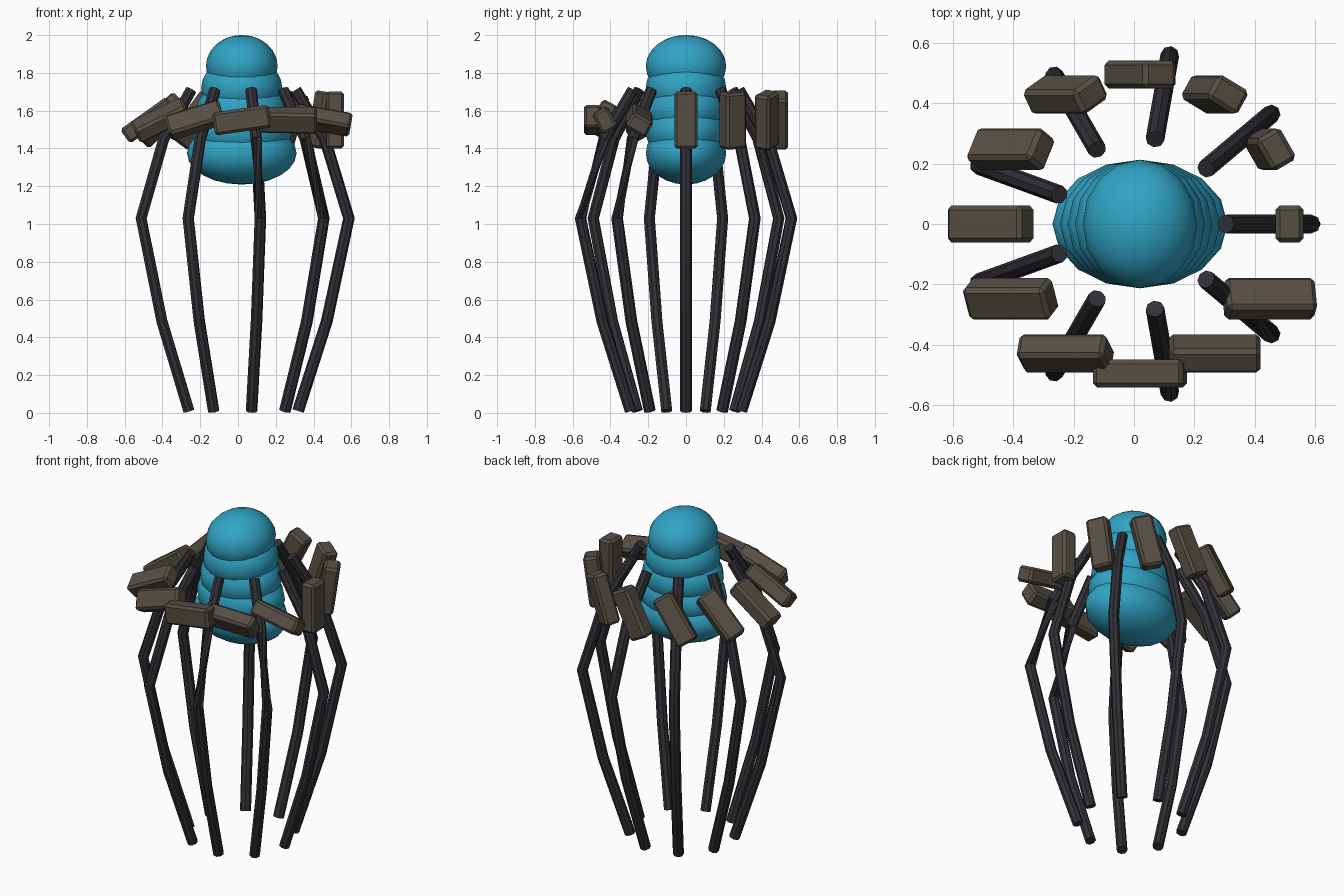
import bpy, bmesh, math
from mathutils import Matrix, Vector

if "Cube" in bpy.data.objects:
    bpy.data.objects.remove(bpy.data.objects["Cube"])

CX = 0.02  # shared centre of the body and both rings


def material(name, rgb):
    m = bpy.data.materials.new(name)
    m.diffuse_color = (*rgb, 1)
    m.use_nodes = True
    m.node_tree.nodes["Principled BSDF"].inputs["Base Color"].default_value = m.diffuse_color
    return m


teal = material("teal", (0.03, 0.37, 0.56))
charcoal = material("charcoal", (0.03, 0.03, 0.038))
brown = material("brown", (0.095, 0.078, 0.06))


def add_object(name, bm, mat, smooth_angle=None):
    bmesh.ops.recalc_face_normals(bm, faces=bm.faces)
    me = bpy.data.meshes.new(name)
    bm.to_mesh(me)
    bm.free()
    me.materials.append(mat)
    ob = bpy.data.objects.new(name, me)
    bpy.context.collection.objects.link(ob)
    if smooth_angle is not None:
        bpy.ops.object.select_all(action='DESELECT')
        ob.select_set(True)
        bpy.context.view_layer.objects.active = ob
        bpy.ops.object.shade_smooth_by_angle(angle=math.radians(smooth_angle))
    return ob


# Body: five overlapping ellipsoids, wider in x towards the bottom
for i in range(5):
    bm = bmesh.new()
    bmesh.ops.create_uvsphere(bm, u_segments=16, v_segments=12, radius=1)
    bm.transform(Matrix.Translation((CX, 0, 1.835 - 0.115 * i))
                 @ Matrix.Diagonal((0.19 + 0.025 * i, 0.213, 0.166, 1)))
    add_object(f"body_segment_{i + 1}", bm, teal, 40)

# Legs: bent eight-sided tubes, profile as (distance from centre, height)
LEG_PATH = [(0.285, 1.71), (0.44, 1.45), (0.567, 1.03), (0.45, 0.485), (0.298, 0.01)]
SIDES, LEG_R = 8, 0.031


def leg(name, angle, twist=0):
    bm = bmesh.new()
    pts = [Vector((r, 0, z)) for r, z in LEG_PATH]
    dirs = [(b - a).normalized() for a, b in zip(pts, pts[1:])]
    rings = []
    for i, p in enumerate(pts):
        t = (dirs[max(i - 1, 0)] + dirs[min(i, len(dirs) - 1)]).normalized()
        side = Vector((0, 1, 0))
        up = t.cross(side)
        shift = twist if i >= 2 else 0  # pinched upper shin
        ring = []
        for k in range(SIDES):
            a = math.tau * (k + shift) / SIDES
            ring.append(bm.verts.new(p + LEG_R * (side * math.cos(a) + up * math.sin(a))))
        rings.append(ring)
    for a, b in zip(rings, rings[1:]):
        for k in range(SIDES):
            n = (k + 1) % SIDES
            bm.faces.new((a[k], a[n], b[n], b[k]))
    bm.faces.new(rings[0])
    bm.faces.new(rings[-1])
    bm.transform(Matrix.Translation((CX, 0, 0)) @ Matrix.Rotation(angle, 4, 'Z'))
    add_object(name, bm, charcoal, 30)


for i in range(9):
    leg(f"leg_{i + 1}", math.radians(40 * i), 3 if i in (7, 8) else 0)

# Ring of twelve chamfered blocks, progressively tipping over
for i in range(12):
    a = math.radians(30 * i)
    bm = bmesh.new()
    bmesh.ops.create_cube(bm, size=1)
    bm.transform(Matrix.Diagonal((0.092, 0.122, 0.302, 1)))
    bmesh.ops.bevel(bm, geom=bm.edges[:], offset=0.014, segments=1, affect='EDGES')
    bm.transform(Matrix.Translation((CX + 0.495 * math.cos(a), 0.495 * math.sin(a), 1.55))
                 @ Matrix.Rotation(math.radians(9.1 * i), 4, 'Y')
                 @ Matrix.Rotation(a, 4, 'Z'))
    add_object(f"ring_block_{i + 1}", bm, brown)
